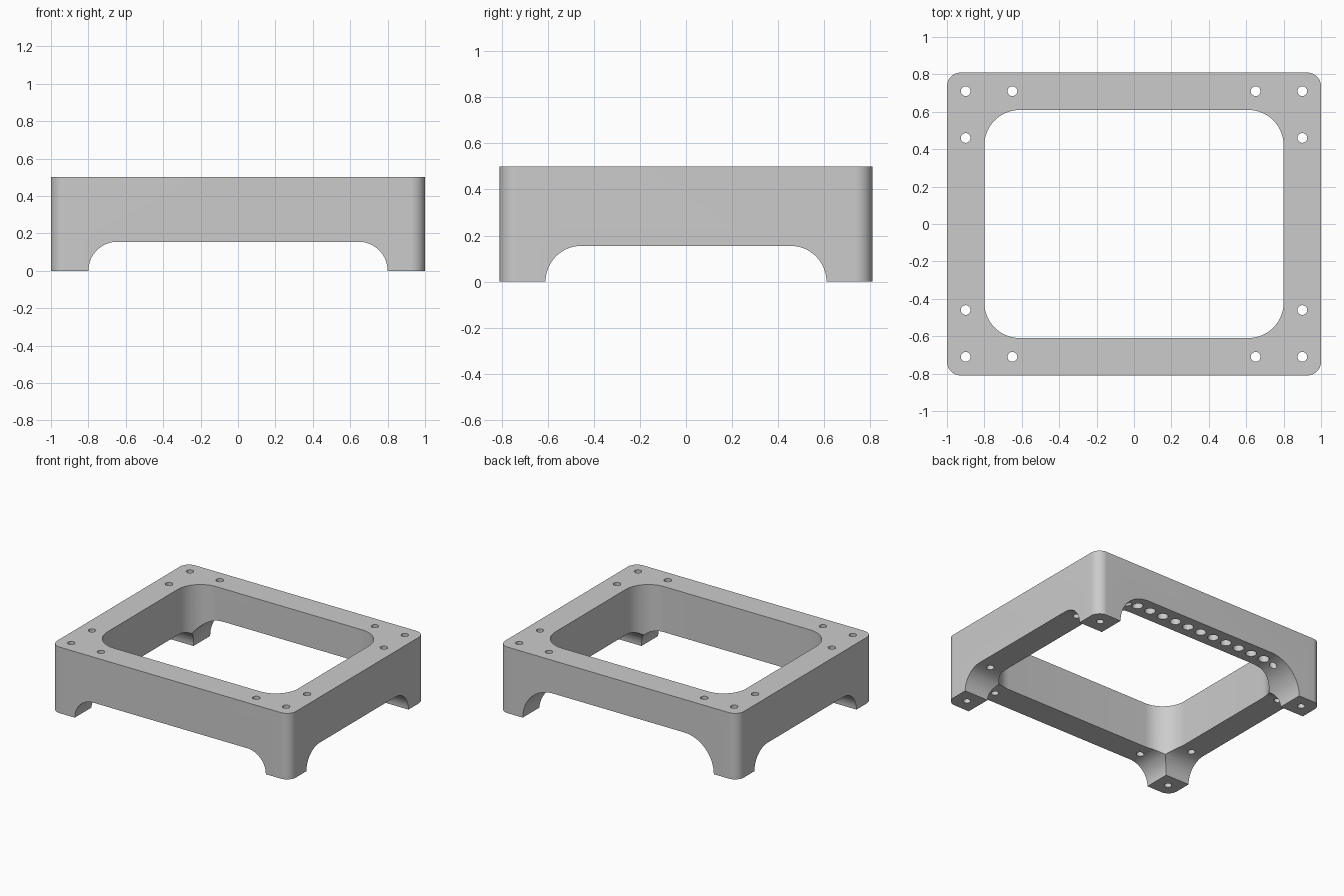
import bpy
import bmesh
from math import sin, cos, pi
from mathutils import Vector

cube = bpy.data.objects.get("Cube")
if cube:
    bpy.data.objects.remove(cube, do_unlink=True)

# Overall dimensions
HALF_X, HALF_Y, HEIGHT = 1.0, 0.81, 0.5
WALL = 0.2
IN_X, IN_Y = HALF_X - WALL, HALF_Y - WALL

grey = bpy.data.materials.new("light grey")
grey.use_nodes = True
colour = (0.6, 0.6, 0.6, 1)
grey.diffuse_color = colour
grey.node_tree.nodes["Principled BSDF"].inputs["Base Color"].default_value = colour


def arc(cx, cy, r, start, steps=16):
    """Quarter circle, anticlockwise from the start angle."""
    return [(cx + r * cos(start + pi / 2 * i / steps),
             cy + r * sin(start + pi / 2 * i / steps)) for i in range(steps + 1)]


def rounded_rect(hx, hy, r):
    a, b = hx - r, hy - r
    return (arc(a, b, r, 0) + arc(-a, b, r, pi / 2)
            + arc(-a, -b, r, pi) + arc(a, -b, r, -pi / 2))


def arch(half, r):
    """Opening with rounded upper corners, reaching below the floor."""
    return ([(half, -0.1)] + arc(half - r, 0, r, 0)
            + arc(r - half, 0, r, pi / 2) + [(-half, -0.1)])


def circle(cx, cy, r, sides=32):
    return [(cx + r * cos(2 * pi * i / sides), cy + r * sin(2 * pi * i / sides))
            for i in range(sides)]


def prisms(name, profiles, place, push):
    """Extrude each 2D profile; place turns its points into 3D."""
    bm = bmesh.new()
    for profile in profiles:
        face = bm.faces.new([bm.verts.new(place(u, v)) for u, v in profile])
        out = bmesh.ops.extrude_face_region(bm, geom=[face])["geom"]
        verts = [g for g in out if isinstance(g, bmesh.types.BMVert)]
        bmesh.ops.translate(bm, verts=verts, vec=Vector(push))
    bmesh.ops.recalc_face_normals(bm, faces=bm.faces)
    mesh = bpy.data.meshes.new(name)
    bm.to_mesh(mesh)
    bm.free()
    obj = bpy.data.objects.new(name, mesh)
    mesh.materials.append(grey)
    bpy.context.collection.objects.link(obj)
    return obj


# Rounded block
frame = prisms("frame", [rounded_rect(HALF_X, HALF_Y, 0.075)],
               lambda u, v: (u, v, 0), (0, 0, HEIGHT))

# Central window
window = prisms("window_cutter", [rounded_rect(IN_X, IN_Y, 0.19)],
                lambda u, v: (u, v, -0.2), (0, 0, 1))

# Arches between the legs; the back one is taller
side_arch = prisms("side_arch_cutter", [arch(IN_Y, 0.155)],
                   lambda u, v: (-1.2, u, v), (2.4, 0, 0))
front_arch = prisms("front_arch_cutter", [arch(IN_X, 0.155)],
                    lambda u, v: (u, -1, v), (0, 1, 0))
back_arch = prisms("back_arch_cutter", [arch(IN_X, 0.25)],
                   lambda u, v: (u, 0.01, v), (0, 1, 0))

# Bolt holes, three at each corner
spots = [(sx * x, sy * y) for sx in (-1, 1) for sy in (-1, 1)
         for x, y in ((0.9, 0.71), (0.65, 0.71), (0.9, 0.46))]
bolts = prisms("bolt_hole_cutter", [circle(x, y, 0.026) for x, y in spots],
               lambda u, v: (u, v, -0.2), (0, 0, 1))

# Row of blind holes under the back wall
row = prisms("blind_hole_cutter",
             [circle(0.113 * i, 0.71, 0.038) for i in range(-5, 6)],
             lambda u, v: (u, v, 0.1), (0, 0, 0.3))

bpy.ops.object.select_all(action="DESELECT")
bpy.context.view_layer.objects.active = frame
frame.select_set(True)
for cutter in (window, side_arch, front_arch, back_arch, bolts, row):
    mod = frame.modifiers.new(cutter.name, "BOOLEAN")
    mod.operation = "DIFFERENCE"
    mod.solver = "EXACT"
    mod.object = cutter
    bpy.ops.object.modifier_apply(modifier=mod.name)
    bpy.data.objects.remove(cutter, do_unlink=True)

bpy.ops.object.shade_smooth_by_angle(angle=pi / 6)
